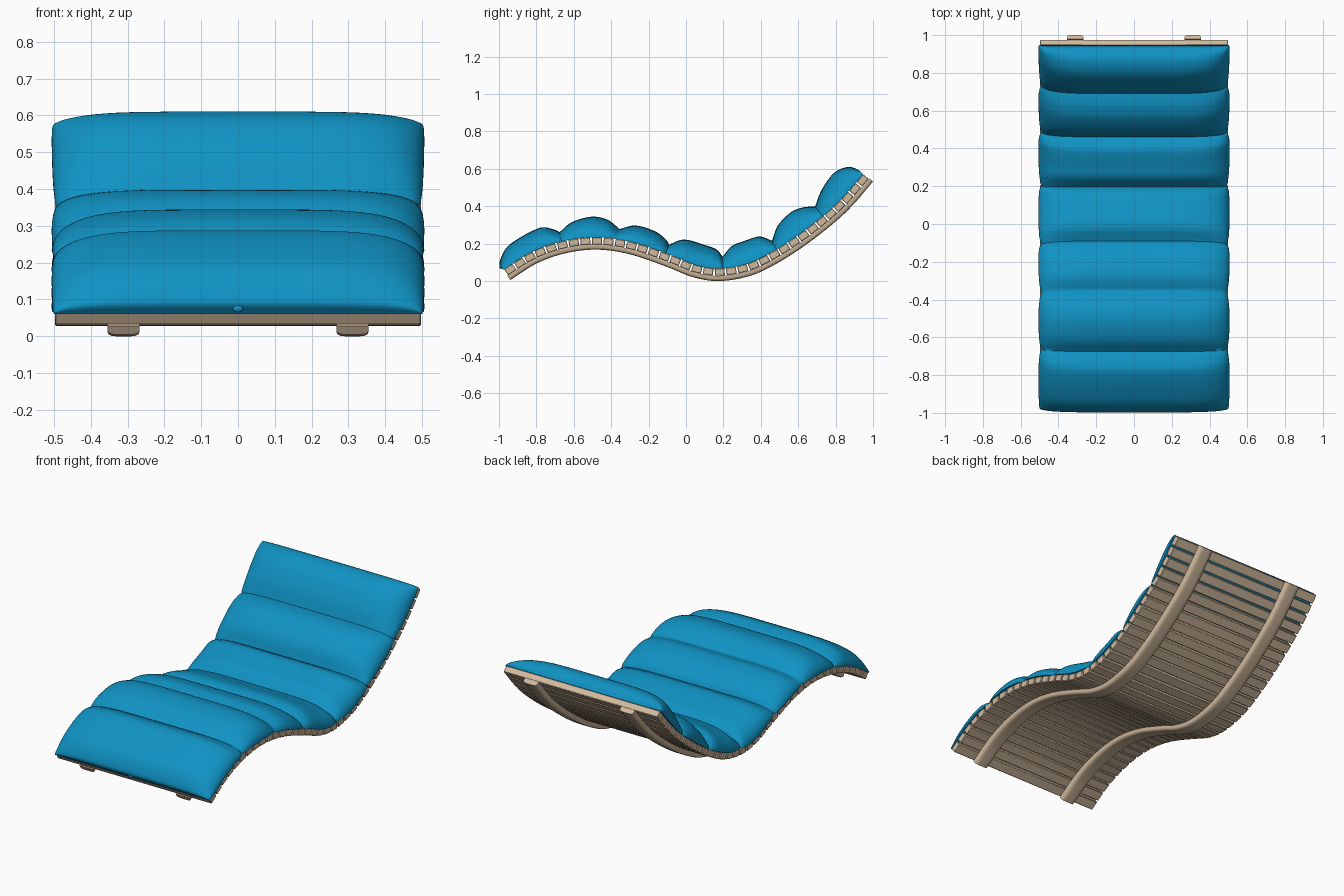
import bpy, bmesh, math
from mathutils import Vector

if "Cube" in bpy.data.objects:
    bpy.data.objects.remove(bpy.data.objects["Cube"])


def material(name, col):
    m = bpy.data.materials.new(name)
    m.diffuse_color = (*col, 1)
    m.use_nodes = True
    m.node_tree.nodes["Principled BSDF"].inputs["Base Color"].default_value = m.diffuse_color
    return m


WOOD = material("pale wood", (0.64, 0.49, 0.34))
BLUE = material("blue fabric", (0.005, 0.29, 0.55))


def spline(pts, n):
    """Catmull-Rom samples through (y, z) points."""
    p = [Vector(q) for q in pts]
    p = [2 * p[0] - p[1]] + p + [2 * p[-1] - p[-2]]
    out = []
    for i in range(1, len(p) - 2):
        a, b, c, d = p[i - 1:i + 3]
        for k in range(n):
            t = k / n
            out.append(0.5 * (2 * b + (c - a) * t + (2 * a - 5 * b + 4 * c - d) * t * t
                              + (3 * b - a - 3 * c + d) * t ** 3))
    out.append(p[-2])
    return out


def offset(curve, dist):
    """Shift a (y, z) curve along its upward normal."""
    out = []
    for i, p in enumerate(curve):
        t = (curve[min(i + 1, len(curve) - 1)] - curve[max(i - 1, 0)]).normalized()
        out.append(p + Vector((-t.y, t.x)) * dist)
    return out


def add_object(name, bm, mat, angle=40):
    bmesh.ops.recalc_face_normals(bm, faces=bm.faces[:])
    me = bpy.data.meshes.new(name)
    bm.to_mesh(me)
    bm.free()
    me.materials.append(mat)
    for f in me.polygons:
        f.use_smooth = True
    me.set_sharp_from_angle(angle=math.radians(angle))
    ob = bpy.data.objects.new(name, me)
    bpy.context.collection.objects.link(ob)
    return ob


def loft(bm, rings):
    vs = [[bm.verts.new(co) for co in r] for r in rings]
    n = len(vs[0])
    for a, b in zip(vs, vs[1:]):
        for j in range(n):
            k = (j + 1) % n
            bm.faces.new((a[j], a[k], b[k], b[j]))
    bm.faces.new(vs[0])
    bm.faces.new(vs[-1][::-1])


# Lounger curve: underside of the rails seen from the side
under = spline([(-0.94, 0.005), (-0.8, 0.093), (-0.65, 0.147), (-0.48, 0.168), (-0.3, 0.143),
                (-0.1, 0.075), (0.04, 0.02), (0.18, 0.0), (0.35, 0.03), (0.5, 0.102),
                (0.65, 0.2), (0.8, 0.318), (0.9, 0.415), (1.0, 0.532)], 10)
RAIL, SLAT = 0.028, 0.038
slat_mid = offset(under, RAIL + SLAT / 2)
slat_top = offset(under, RAIL + SLAT)

# Two bent rails with rounded lower edges
section = [(-0.044, 1.0), (-0.044, 0.45), (-0.04, 0.18), (-0.03, 0.03), (-0.018, 0),
           (0.018, 0), (0.03, 0.03), (0.04, 0.18), (0.044, 0.45), (0.044, 1.0)]
seat_line = offset(under, RAIL)
for side, cx in (("left", -0.311), ("right", 0.311)):
    bm = bmesh.new()
    loft(bm, [[(cx + x, *a.lerp(b, h)) for x, h in section]
              for a, b in zip(under, seat_line)])
    add_object(side + "_rail", bm, WOOD, 50)

# Cross slats evenly spaced along the curve
lengths = [0]
for a, b in zip(slat_mid, slat_mid[1:]):
    lengths.append(lengths[-1] + (b - a).length)


def at(s):
    for i in range(len(slat_mid) - 1):
        if s <= lengths[i + 1]:
            break
    t = (s - lengths[i]) / (lengths[i + 1] - lengths[i])
    return slat_mid[i].lerp(slat_mid[i + 1], t)


COUNT = 35
pitch = lengths[-1] / COUNT
bm = bmesh.new()
for i in range(COUNT):
    a, b = at(i * pitch + 0.0045), at((i + 1) * pitch - 0.0045)
    t = (b - a).normalized()
    n = Vector((-t.y, t.x)) * SLAT / 2
    ring = [a - n, b - n, b + n, a + n]
    loft(bm, [[(x, *q) for q in ring] for x in (-0.497, 0.497)])
slats = add_object("cross_slats", bm, WOOD, 30)
bev = slats.modifiers.new("soft edges", 'BEVEL')
bev.width = 0.003
bev.segments = 1

# Padded cushion: seven pillows, each a side silhouette from seam to seam
pillows = [
    [(-0.984, 0.068), (-0.997, 0.1), (-0.96, 0.178), (-0.88, 0.237), (-0.78, 0.285),
     (-0.72, 0.28), (-0.675, 0.262)],
    [(-0.675, 0.262), (-0.61, 0.315), (-0.505, 0.344), (-0.42, 0.328), (-0.355, 0.278)],
    [(-0.355, 0.278), (-0.27, 0.297), (-0.17, 0.268), (-0.11, 0.225), (-0.09, 0.195)],
    [(-0.09, 0.195), (-0.01, 0.222), (0.1, 0.193), (0.165, 0.168), (0.195, 0.13)],
    [(0.195, 0.13), (0.245, 0.187), (0.3, 0.21), (0.38, 0.237), (0.42, 0.232), (0.46, 0.215)],
    [(0.46, 0.215), (0.49, 0.295), (0.555, 0.364), (0.61, 0.39), (0.65, 0.397), (0.69, 0.398)],
    [(0.69, 0.398), (0.725, 0.487), (0.79, 0.577), (0.865, 0.61), (0.92, 0.595), (0.942, 0.568)],
]
base = spline(slat_top, 4)
arc = [math.pi * k / 36 for k in range(37)]
rings = []
for k, pts in enumerate(pillows):
    tops = spline(pts, 5)
    last = len(tops) - 1
    for i, top in enumerate(tops):
        if i == last and k < 6:
            continue
        foot = min(base, key=lambda q: (q - top).length)
        if (k, i) in ((0, 0), (6, last)):
            top = foot + (top - foot) * 0.5 + Vector((0, 0.004))
        w = 0.488 + 0.018 * math.sqrt(max(0, math.sin(math.pi * i / last)))
        ring = []
        for a in arc:
            c = math.cos(a)
            x = w * math.copysign(abs(c) ** 0.4, c)
            h = max(0, 1 - abs(x / w) ** 5) ** 0.5
            ring.append((x, *foot.lerp(top, h)))
        rings.append(ring)
bm = bmesh.new()
loft(bm, rings)
add_object("cushion", bm, BLUE, 60)

# Small pull tab on the front seam
bm = bmesh.new()
bmesh.ops.create_uvsphere(bm, u_segments=16, v_segments=8, radius=0.014)
bmesh.ops.scale(bm, vec=(1, 0.5, 0.8), verts=bm.verts[:])
bmesh.ops.translate(bm, vec=(0, -0.99, 0.076), verts=bm.verts[:])
add_object("pull_tab", bm, BLUE)
